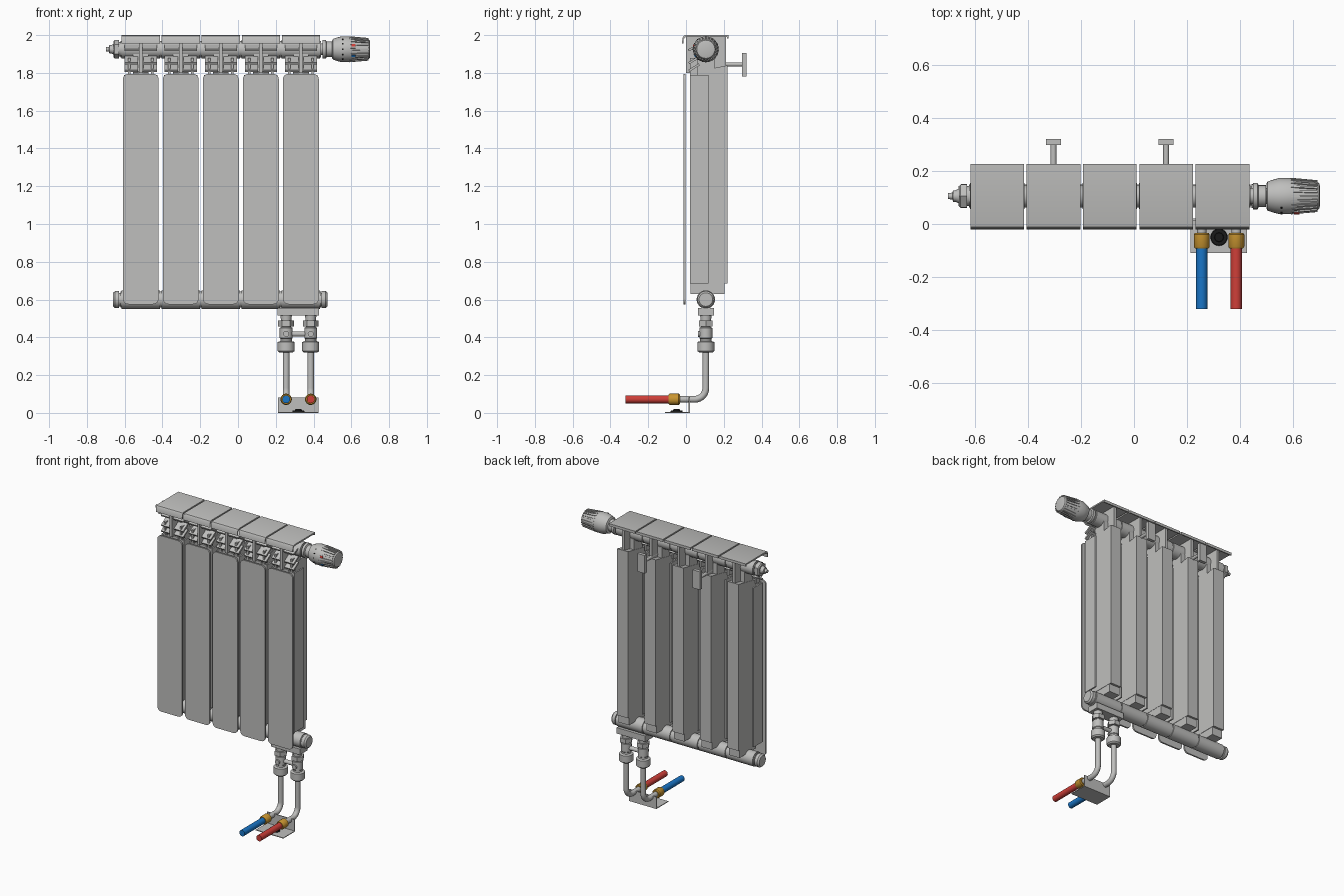
import bpy, bmesh, math
from mathutils import Vector, Matrix

if "Cube" in bpy.data.objects:
    bpy.data.objects.remove(bpy.data.objects["Cube"])


def material(name, rgb):
    m = bpy.data.materials.new(name)
    m.diffuse_color = (*rgb, 1)
    m.use_nodes = True
    m.node_tree.nodes["Principled BSDF"].inputs["Base Color"].default_value = m.diffuse_color
    return m


GREY = material("satin grey", (0.52, 0.52, 0.51))
BLUE = material("cold blue", (0.01, 0.18, 0.57))
RED = material("hot red", (0.62, 0.05, 0.04))
BRASS = material("brass", (0.58, 0.30, 0.03))
BLACK = material("black", (0.01, 0.01, 0.01))


def finish(name, bm, mat, smooth=False):
    bmesh.ops.recalc_face_normals(bm, faces=bm.faces)
    me = bpy.data.meshes.new(name)
    bm.to_mesh(me)
    bm.free()
    me.materials.append(mat)
    ob = bpy.data.objects.new(name, me)
    bpy.context.collection.objects.link(ob)
    if smooth:
        bpy.ops.object.select_all(action='DESELECT')
        ob.select_set(True)
        bpy.context.view_layer.objects.active = ob
        bpy.ops.object.shade_smooth_by_angle(angle=math.radians(35))
    return ob


def box(name, x, y, z, mat=GREY, tilt=0):
    """Box from (min, max) pairs, optionally tilted about x."""
    bm = bmesh.new()
    size = [b - a for a, b in (x, y, z)]
    mid = [(a + b) / 2 for a, b in (x, y, z)]
    bmesh.ops.create_cube(bm, size=1, matrix=Matrix.Translation(mid)
                          @ Matrix.Rotation(tilt, 4, 'X') @ Matrix.Diagonal((*size, 1)))
    return finish(name, bm, mat)


def lathe(name, origin, axis, profile, mat=GREY, sides=24):
    """Turned part: profile is (distance along axis, radius) pairs."""
    bm = bmesh.new()
    turn = Vector((0, 0, 1)).rotation_difference(Vector(axis)).to_matrix()
    rings = []
    for d, r in profile:
        rings.append([bm.verts.new(Vector(origin) + turn @ Vector(
            (r * math.cos(t), r * math.sin(t), d)))
            for t in (2 * math.pi * i / sides for i in range(sides))])
    for a, b in zip(rings, rings[1:]):
        for i in range(sides):
            j = (i + 1) % sides
            bm.faces.new((a[i], a[j], b[j], b[i]))
    bm.faces.new(rings[0])
    bm.faces.new(rings[-1])
    return finish(name, bm, mat, sides > 8)


def prism(name, outline, axis, lo, hi, mat=GREY):
    """Extrude a 2D outline along x (outline is y,z) or y (outline is x,z)."""
    bm = bmesh.new()
    place = (lambda u, v: (lo, u, v)) if axis == 'x' else (lambda u, v: (u, lo, v))
    f = bm.faces.new([bm.verts.new(place(u, v)) for u, v in outline])
    ext = bmesh.ops.extrude_face_region(bm, geom=[f])['geom']
    shift = Vector((hi - lo, 0, 0)) if axis == 'x' else Vector((0, hi - lo, 0))
    bmesh.ops.translate(bm, vec=shift, verts=[e for e in ext if isinstance(e, bmesh.types.BMVert)])
    return finish(name, bm, mat, True)


def rounded(x0, x1, z0, z1, r, n=5):
    pts = []
    for cx, cz, a in ((x1 - r, z1 - r, 0), (x0 + r, z1 - r, 90), (x0 + r, z0 + r, 180), (x1 - r, z0 + r, 270)):
        for i in range(n + 1):
            t = math.radians(a + 90 * i / n)
            pts.append((cx + r * math.cos(t), cz + r * math.sin(t)))
    return pts


def pipe(name, points, radius, mat=GREY):
    cu = bpy.data.curves.new(name, 'CURVE')
    cu.dimensions = '3D'
    cu.bevel_depth, cu.bevel_resolution, cu.use_fill_caps = radius, 4, True
    s = cu.splines.new('POLY')
    s.points.add(len(points) - 1)
    for p, co in zip(s.points, points):
        p.co = (*co, 1)
    cu.materials.append(mat)
    ob = bpy.data.objects.new(name, cu)
    bpy.context.collection.objects.link(ob)


TY, TOP, LOW = 0.105, 1.925, 0.60   # manifold depth and heights

# Cap cross-section: flat top, curved front lip, short rear lip
CAP = [(0.225, 2.0), (0.0, 2.0), (-0.012, 1.996), (-0.019, 1.985), (-0.021, 1.955), (-0.014, 1.955),
       (-0.012, 1.98), (0.0, 1.99), (0.217, 1.99), (0.217, 1.982), (0.225, 1.982)]

# Radiator sections
for k in range(5):
    cx = -0.515 + 0.212 * k
    prism("front_panel", rounded(cx - 0.095, cx + 0.095, 0.575, 1.795, 0.03), 'y', -0.013, -0.002)
    prism("top_cap", CAP, 'x', cx - 0.101, cx + 0.101)
    # water column with bevelled head, front flange and half-depth side fins
    prism("column", [(0.02, 0.685), (0.22, 0.685), (0.22, 1.84), (0.02, 1.80)], 'x', cx - 0.042, cx + 0.042)
    box("column_foot", (cx - 0.04, cx + 0.04), (0.025, 0.205), (0.63, 0.69))
    box("column_flange", (cx - 0.088, cx + 0.088), (0.02, 0.03), (0.685, 1.79))
    for s in (-1, 1):
        fx = cx + s * 0.083
        box("side_fin", (fx - 0.005, fx + 0.005), (0.02, 0.12), (0.685, 1.79))
        # slanted louvres either side of the neck
        for z, w, h in ((1.828, 0.085, 0.012), (1.868, 0.085, 0.012)):
            a, b = sorted((cx + s * 0.014, cx + s * w))
            box("louvre", (a, b), (0.01, 0.075), (z - h / 2, z + h / 2), tilt=math.radians(32))
        a, b = sorted((cx + s * 0.055, cx + s * 0.068))
        box("louvre_rib", (a, b), (0.02, 0.06), (1.79, 1.88))
    box("neck_web", (cx - 0.009, cx + 0.009), (0.0, 0.212), (1.80, 1.992))
    box("neck", (cx - 0.04, cx + 0.04), (0.06, 0.15), (1.79, 1.90))
    box("upper_louvre", (cx - 0.085, cx + 0.085), (0.01, 0.07), (1.927, 1.939), tilt=math.radians(25))
    for z in (LOW, TOP):
        lathe("manifold_tube", (cx - 0.102, TY, z), (1, 0, 0), [(0, 0.049), (0.204, 0.049)])
        lathe("manifold_joint", (cx - 0.106, TY, z), (1, 0, 0), [(0, 0.043), (0.212, 0.043)])

# Bottom end plugs
for x, d in ((-0.617, -1), (0.43, 1)):
    lathe("end_plug", (x, TY, LOW), (d, 0, 0),
          [(0, 0.036), (0.012, 0.036), (0.012, 0.045), (0.034, 0.045), (0.044, 0.036)])

# Air vent at the top left
lathe("vent_collar", (-0.615, TY, TOP), (-1, 0, 0), [(0, 0.038), (0.014, 0.038)])
lathe("vent_nut", (-0.629, TY, TOP), (-1, 0, 0), [(0, 0.05), (0.024, 0.05), (0.03, 0.042)], sides=6)
lathe("vent_stem", (-0.659, TY, TOP), (-1, 0, 0),
      [(0, 0.028), (0.012, 0.022), (0.022, 0.022), (0.024, 0.013), (0.041, 0.011)], sides=12)

# Thermostatic head at the top right
lathe("valve_neck", (0.43, TY, TOP), (1, 0, 0), [(0, 0.03), (0.10, 0.03)])
lathe("valve_nut", (0.447, TY, TOP), (1, 0, 0), [(0, 0.05), (0.018, 0.05), (0.022, 0.041), (0.05, 0.041)])
lathe("thermostat_head", (0.498, TY, TOP), (1, 0, 0),
      [(0, 0.046), (0.005, 0.055), (0.03, 0.063), (0.05, 0.068), (0.09, 0.068),
       (0.13, 0.060), (0.19, 0.054), (0.199, 0.048), (0.202, 0.036)], sides=32)
bm = bmesh.new()
for i in range(22):
    m = (Matrix.Translation((0.64, TY, TOP)) @ Matrix.Rotation(2 * math.pi * i / 22, 4, 'X')
         @ Matrix.Translation((0, 0, 0.059)) @ Matrix.Rotation(0.09, 4, 'Y') @ Matrix.Diagonal((0.10, 0.008, 0.011, 1)))
    bmesh.ops.create_cube(bm, size=1, matrix=m)
finish("grip_ribs", bm, GREY)


def head_mark(x, deg, r, w, h, mat):
    bm = bmesh.new()
    bmesh.ops.create_cube(bm, size=1, matrix=Matrix.Translation((x, TY, TOP))
                          @ Matrix.Rotation(math.radians(deg), 4, 'X')
                          @ Matrix.Translation((0, -r, 0)) @ Matrix.Diagonal((w, 0.006, h, 1)))
    finish("dial_mark", bm, mat)


head_mark(0.612, -18, 0.067, 0.02, 0.012, RED)
head_mark(0.612, 32, 0.067, 0.02, 0.012, BLUE)
for deg in (-50, -25, 0, 25, 50):
    head_mark(0.555, deg, 0.067, 0.008, 0.007, BLACK)

# Wall brackets behind the second and fourth sections
for x in (-0.303, 0.121):
    lathe("bracket_rod", (x, 0.10, 1.845), (0, 1, 0), [(0, 0.011), (0.2, 0.011)], sides=12)
    box("bracket_plate", (x - 0.028, x + 0.028), (0.297, 0.32), (1.78, 1.905))

# Connection block under the last section
box("connection_block", (0.21, 0.43), (0.063, 0.147), (0.515, 0.556))
lathe("valve_link", (0.255, TY, 0.418), (1, 0, 0), [(0, 0.014), (0.13, 0.014)], sides=16)

# Supply and return lines
for x, mat in ((0.255, BLUE), (0.385, RED)):
    lathe("valve_body", (x, TY, 0.32), (0, 0, 1),
          [(0, 0.036), (0.008, 0.045), (0.055, 0.045), (0.06, 0.03), (0.072, 0.03), (0.076, 0.034),
           (0.13, 0.034), (0.135, 0.026), (0.15, 0.026), (0.196, 0.03)])
    lathe("union_nut", (x, TY, 0.458), (0, 0, 1), [(0, 0.042), (0.03, 0.042)], sides=6)
    lathe("valve_screw", (x, TY, 0.418), (0, -1, 0), [(0, 0.016), (0.042, 0.016)], sides=12)
    z, r = 0.072, 0.06
    bend = [(x, TY - r + r * math.cos(t), z + r - r * math.sin(t))
            for t in (math.pi / 2 * i / 10 for i in range(11))]
    pipe("bent_pipe", [(x, TY, 0.34)] + bend + [(x, -0.06, z)], 0.018)
    lathe("brass_coupling", (x, -0.033, z), (0, -1, 0),
          [(0, 0.025), (0.006, 0.03), (0.052, 0.03), (0.06, 0.025)], BRASS)
    lathe("insulated_pipe", (x, -0.085, z), (0, -1, 0), [(0, 0.021), (0.235, 0.021)], mat)

# Floor bracket and screw
box("floor_plate", (0.213, 0.425), (-0.11, 0.02), (0, 0.005))
box("upright_plate", (0.213, 0.425), (0.014, 0.02), (0, 0.082))
lathe("screw_washer", (0.32, -0.05, 0.005), (0, 0, 1), [(0, 0.032), (0.008, 0.03)], BLACK)
lathe("screw_head", (0.32, -0.05, 0.013), (0, 0, 1), [(0, 0.018), (0.008, 0.016)], BLACK, 12)
